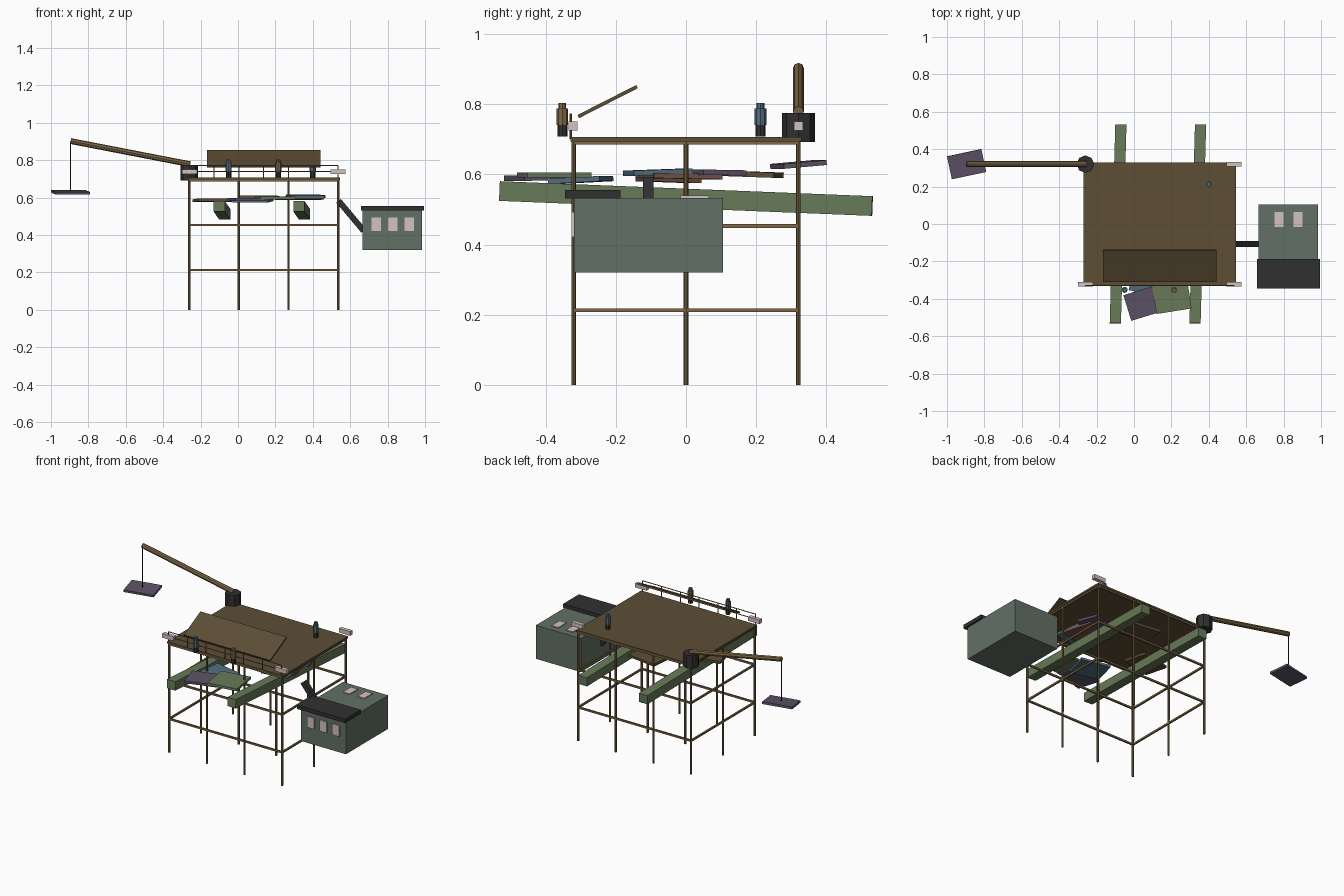
import bpy, math
from mathutils import Vector, Euler


def mat(name, rgb):
    m = bpy.data.materials.new(name)
    lin = [((c / 255 + 0.055) / 1.055) ** 2.4 for c in rgb]
    m.diffuse_color = (*lin, 1)
    return m


WOOD = mat("light wood", (126, 105, 70))
DECK = mat("dark wood", (93, 78, 53))
GREEN = mat("moss green", (103, 122, 88))
TEAL = mat("grey green", (98, 113, 102))
DARK = mat("charcoal", (48, 48, 49))
PALE = mat("pale glass", (212, 194, 193))
PURPLE = mat("dull purple", (92, 82, 102))
BLUE = mat("dull blue", (82, 108, 125))
RED = mat("rust red", (118, 82, 76))


def finish(name, m):
    o = bpy.context.object
    o.name = name
    o.data.materials.append(m)
    return o


def box(name, loc, size, m, rot=(0, 0, 0)):
    bpy.ops.mesh.primitive_cube_add(size=1, location=loc,
                                    rotation=[math.radians(a) for a in rot])
    o = bpy.context.object
    o.scale = size
    return finish(name, m)


def rod(name, a, b, r, m, sides=8):
    a, b = Vector(a), Vector(b)
    d = b - a
    bpy.ops.mesh.primitive_cylinder_add(vertices=sides, radius=r, depth=d.length,
                                        location=(a + b) / 2,
                                        rotation=d.to_track_quat('Z', 'Y').to_euler())
    return finish(name, m)


XS = [-0.26, 0.005, 0.27, 0.535]
YS = [-0.32, 0, 0.32]

# Scaffold posts and horizontal braces
for x in XS:
    for y in YS:
        rod("post", (x, y, 0), (x, y, 0.695), 0.0065, WOOD)
for z in (0.213, 0.453, 0.69):
    for y in (YS[0], YS[-1]):
        box("long_brace", (0.1375, y, z), (0.795, 0.01, 0.011), WOOD)
    for x in (XS[0], XS[-1]):
        box("side_brace", (x, 0, z), (0.01, 0.64, 0.011), WOOD)

# Deck and tilted shelter panel
box("deck", (0.1375, 0, 0.700), (0.815, 0.658, 0.012), DECK)
box("shelter_panel", (0.138, -0.223, 0.807), (0.607, 0.188, 0.010), DECK, (27, 0, 0))

# Front railing
for z in (0.74, 0.771):
    rod("rail", (-0.26, -0.328, z), (0.535, -0.328, z), 0.003, WOOD, 6)
for i in range(7):
    x = -0.26 + i * 0.1325
    rod("rail_post", (x, -0.328, 0.70), (x, -0.328, 0.771), 0.003, WOOD, 6)

# Corner lamps
for x, y in ((-0.26, -0.322), (0.535, -0.322), (0.535, 0.32)):
    box("lamp", (x, y, 0.738), (0.08, 0.025, 0.026), PALE)

# Sloping support beams
for x in (-0.085, 0.341):
    box("sloping_beam", (x, 0, 0.531), (0.060, 1.062, 0.056), GREEN, (-2.3, 0, -1.6))

# Loose sheets lying on the beams: x, y, z, width, depth, material, tilt, turn
for x, y, z, w, d, m, tilt, turn in (
        (0.060, -0.42, 0.590, 0.20, 0.143, PURPLE, 1, 17),
        (0.200, -0.375, 0.598, 0.19, 0.185, GREEN, 0, 9),
        (0.080, -0.30, 0.584, 0.19, 0.15, BLUE, 3, -12),
        (0.360, -0.08, 0.606, 0.18, 0.17, BLUE, 2, 10),
        (0.330, -0.02, 0.595, 0.22, 0.20, RED, -1, 14),
        (0.360, 0.08, 0.605, 0.18, 0.13, PURPLE, -1, 20),
        (-0.13, -0.05, 0.585, 0.20, 0.15, DECK, -2, 12),
        (0.120, 0.19, 0.600, 0.20, 0.15, DECK, -2, -8)):
    box("loose_sheet", (x, y, z), (w, d, 0.015), m, (tilt, 0, turn))

# Crane with hanging load
rod("crane_base", (-0.26, 0.32, 0.692), (-0.26, 0.32, 0.775), 0.047, DARK, 8)
rod("crane_boom", (-0.255, 0.32, 0.778), (-0.895, 0.32, 0.902), 0.0155, WOOD, 8)
rod("crane_cable", (-0.895, 0.32, 0.63), (-0.895, 0.32, 0.90), 0.003, DARK, 6)
box("hanging_sheet", (-0.895, 0.32, 0.628), (0.188, 0.125, 0.014), PURPLE, (5, 0, 12))

# Workers
for x, y, m in ((-0.05, -0.352, BLUE), (0.215, -0.352, WOOD), (0.40, 0.212, BLUE)):
    rod("worker_legs", (x, y, 0.707), (x, y, 0.742), 0.014, DARK)
    rod("worker_body", (x, y, 0.74), (x, y, 0.787), 0.0165, m)
    rod("worker_head", (x, y, 0.787), (x, y, 0.803), 0.011, m)

# Side cabin with front roof, windows and skylights
box("cabin", (0.825, -0.107, 0.4265), (0.318, 0.425, 0.213), TEAL)
box("cabin_roof", (0.826, -0.265, 0.543), (0.338, 0.158, 0.025), DARK)
for x in (0.739, 0.827, 0.915):
    box("cabin_window", (x, -0.322, 0.457), (0.052, 0.008, 0.07), PALE)
for x in (0.774, 0.877):
    box("cabin_skylight", (x, 0.025, 0.535), (0.048, 0.08, 0.008), PALE)

# Strut from deck to cabin
box("cabin_strut", (0.605, -0.107, 0.502), (0.21, 0.03, 0.032), DARK, (0, 50, 0))
